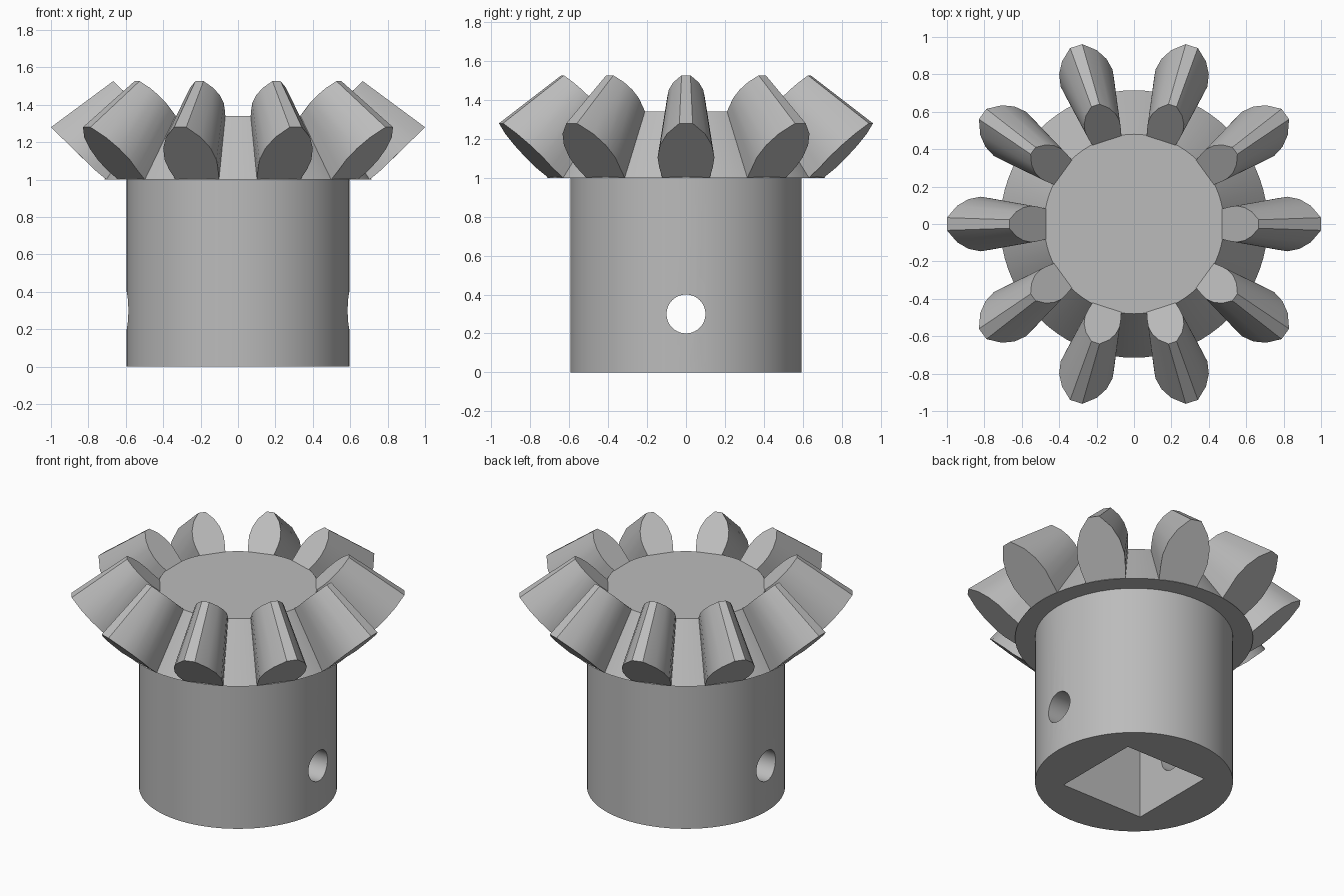
import bpy, bmesh, math
from mathutils import Matrix, Vector

cube = bpy.data.objects.get("Cube")
if cube:
    bpy.data.objects.remove(cube)

steel = bpy.data.materials.new("plain grey steel")
steel.use_nodes = True
GREY = (0.5, 0.5, 0.5, 1)
steel.diffuse_color = GREY
steel.node_tree.nodes["Principled BSDF"].inputs["Base Color"].default_value = GREY

SIDES = 72
TEETH = 10
APEX = Vector((0, 0, 2.02))   # all tooth lines converge here
INNER = 2 / 3                 # inner tooth end relative to outer end


def add_object(name, bm):
    bmesh.ops.recalc_face_normals(bm, faces=bm.faces)
    mesh = bpy.data.meshes.new(name)
    bm.to_mesh(mesh)
    bm.free()
    mesh.materials.append(steel)
    obj = bpy.data.objects.new(name, mesh)
    bpy.context.collection.objects.link(obj)
    return obj


def activate(obj):
    bpy.ops.object.select_all(action='DESELECT')
    obj.select_set(True)
    bpy.context.view_layer.objects.active = obj


def smooth(obj):
    activate(obj)
    bpy.ops.object.shade_smooth_by_angle(angle=math.radians(28))


def cut(obj, cutter):
    activate(obj)
    mod = obj.modifiers.new("cut", 'BOOLEAN')
    mod.operation = 'DIFFERENCE'
    mod.solver = 'EXACT'
    mod.object = cutter
    bpy.ops.object.modifier_apply(modifier=mod.name)
    bpy.data.objects.remove(cutter)


# Gear body: round hub with a conical rim, turned from one profile
bm = bmesh.new()
rings = []
for r, z in [(0.595, 0), (0.595, 1), (0.715, 1), (0.48, 1.34)]:
    rings.append([bm.verts.new((r * math.cos(a), r * math.sin(a), z))
                  for a in (2 * math.pi * i / SIDES for i in range(SIDES))])
for low, high in zip(rings, rings[1:]):
    for i in range(SIDES):
        j = (i + 1) % SIDES
        bm.faces.new((low[i], low[j], high[j], high[i]))
bm.faces.new(rings[0][::-1])
bm.faces.new(rings[-1])
body = add_object("gear_body", bm)

# Square shaft bore, open at the bottom
bm = bmesh.new()
bmesh.ops.create_cube(bm, size=1, matrix=Matrix.Translation((0, 0, 0.45))
                      @ Matrix.Diagonal((0.6, 0.6, 1.1, 1)))
cut(body, add_object("bore_cutter", bm))

# Round cross pin hole through the hub
bm = bmesh.new()
bmesh.ops.create_cone(bm, cap_ends=True, segments=40, radius1=0.1, radius2=0.1, depth=2,
                      matrix=Matrix.Translation((0, 0, 0.3)) @ Matrix.Rotation(math.pi / 2, 4, 'Y'))
cut(body, add_object("pin_hole_cutter", bm))
smooth(body)

# Tooth outline as (radius, height, half width), root to tip
flank = [(0.704, 1.0, 0.122), (0.77, 1.055, 0.138), (0.82, 1.105, 0.146),
         (0.885, 1.168, 0.133), (0.945, 1.226, 0.098), (1.0, 1.28, 0.034)]
outline = [Vector((r, w, z)) for r, z, w in flank]
outline += [Vector((r, -w, z)) for r, z, w in reversed(flank)]

# Tapered teeth round the cone
for n in range(TEETH):
    bm = bmesh.new()
    turn = Matrix.Rotation(2 * math.pi * n / TEETH, 3, 'Z')
    outer = [bm.verts.new(turn @ p) for p in outline]
    inner = [bm.verts.new(turn @ APEX.lerp(p, INNER)) for p in outline]
    for i in range(len(outline)):
        j = (i + 1) % len(outline)
        bm.faces.new((outer[i], outer[j], inner[j], inner[i]))
    bm.faces.new(outer)
    bm.faces.new(inner[::-1])
    smooth(add_object(f"tooth_{n + 1}", bm))
